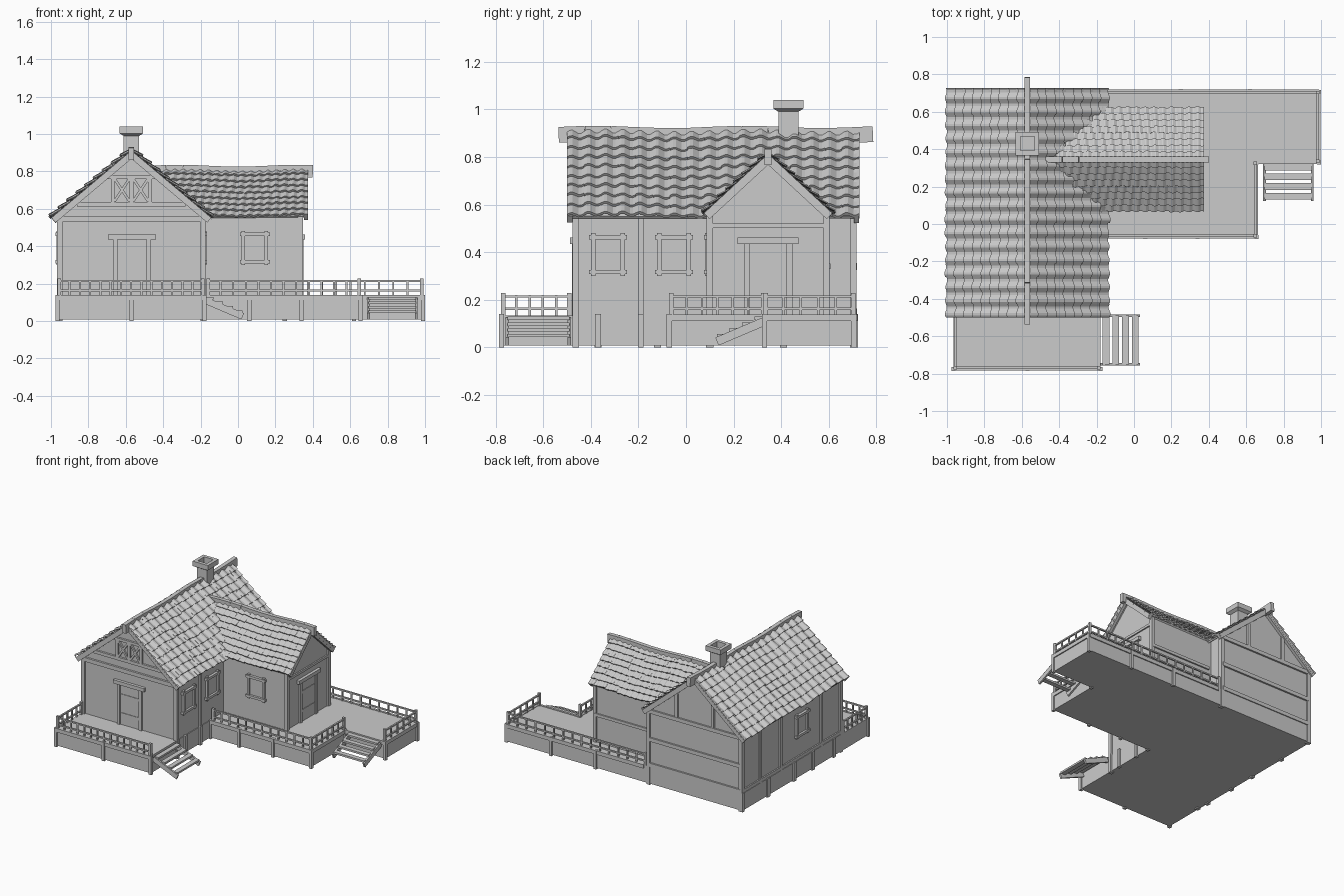
import bpy, bmesh, math, random
from mathutils import Vector, Matrix

if "Cube" in bpy.data.objects:
    bpy.data.objects.remove(bpy.data.objects["Cube"])
random.seed(4)


def finish(name, bm):
    bmesh.ops.recalc_face_normals(bm, faces=bm.faces)
    me = bpy.data.meshes.new(name)
    bm.to_mesh(me)
    bm.free()
    ob = bpy.data.objects.new(name, me)
    bpy.context.collection.objects.link(ob)
    return ob


def box(bm, x0, x1, y0, y1, z0, z1):
    m = Matrix.Translation(((x0 + x1) / 2, (y0 + y1) / 2, (z0 + z1) / 2))
    bmesh.ops.create_cube(bm, size=1, matrix=m @ Matrix.Diagonal((x1 - x0, y1 - y0, z1 - z0, 1)))


def beam(bm, a, b, w, h, up=(0, 0, 1)):
    """Straight timber from a to b; w across, h along the up direction."""
    a, b = Vector(a), Vector(b)
    d = (b - a).normalized()
    side = d.cross(Vector(up))
    side = Vector((1, 0, 0)) if side.length < 1e-4 else side.normalized()
    u = side.cross(d)
    m = Matrix((d, side, u)).transposed().to_4x4()
    m.translation = (a + b) / 2
    bmesh.ops.create_cube(bm, size=1, matrix=m @ Matrix.Diagonal(((b - a).length, w, h, 1)))


def prism(name, pts, vec):
    bm = bmesh.new()
    f = bm.faces.new([bm.verts.new(p) for p in pts])
    r = bmesh.ops.extrude_face_region(bm, geom=[f])
    bmesh.ops.translate(bm, vec=vec, verts=[v for v in r['geom'] if isinstance(v, bmesh.types.BMVert)])
    return finish(name, bm)


def wave(u):
    return 0.005 * math.sin(u * 10)


def tiled_roof(name, ridge, along, down, length, period, rows, cut=0):
    """Two-sided roof of wavy overlapping tiles; cut shortens the start towards the eaves."""
    ridge, along = Vector(ridge), Vector(along)
    bm = bmesh.new()
    for sgn in (1, -1):
        d = Vector((down[0] * sgn, down[1] * sgn, down[2]))
        n = along.cross(d).normalized()
        n = n if n.z > 0 else -n

        def P(u, s, h):
            return ridge + along * u + d * s + n * h + Vector((0, 0, wave(u)))
        for r in range(rows):
            start = cut * (r + 0.3) / rows
            count = max(1, round((length - start) / period))
            w = (length - start) / count
            for c in range(count):
                s0 = max(0, r / rows - 0.02)
                s1 = (r + 1) / rows + random.uniform(-0.008, 0.008)
                lift = random.uniform(0, 0.003)
                loops = []
                for k in range(7):
                    t = k / 6
                    u = start + (c + t) * w
                    h = period * 0.11 * math.sin(2 * math.pi * t)
                    loops.append([bm.verts.new(P(u, s, q + h)) for s, q in
                                  ((s0, 0.0), (s1, 0.012 + lift), (s1, 0.0))])
                for A, B in zip(loops, loops[1:]):
                    for i in range(2):
                        bm.faces.new((A[i], A[i + 1], B[i + 1], B[i]))
        # boarding under the tiles
        top = [P(0, 0, -.008), P(length, 0, -.008), P(length, .985, -.008), P(cut, .985, -.008)]
        a = [bm.verts.new(p) for p in top]
        b = [bm.verts.new(p - n * 0.012) for p in top]
        bm.faces.new(a)
        bm.faces.new(b)
        for i in range(4):
            bm.faces.new((a[i], a[i - 1], b[i - 1], b[i]))
        # bargeboards on the gable ends
        for u in ((0.012, length - 0.012) if not cut else (length - 0.012,)):
            beam(bm, P(u, 0, -.018), P(u, 1, -.018), 0.022, 0.034, n)
    return finish(name, bm)


def ridge_beam(name, a, along, n, length, h):
    bm = bmesh.new()
    a, along = Vector(a), Vector(along)
    for i in range(n):
        p, q = (a + along * (length * t / n) for t in (i, i + 1))
        p.z += wave(length * i / n)
        q.z += wave(length * (i + 1) / n)
        beam(bm, p, q, 0.03, h)
    finish(name, bm)


# base and decks
base = [(-.965, -.775), (-.18, -.775), (-.18, -.07), (.655, -.07), (.655, .33),
        (.99, .33), (.99, .712), (-.965, .712)]
prism("deck_base", [(x, y, 0.008) for x, y in base], (0, 0, .127))
bm = bmesh.new()
for (ax, ay), (bx, by) in ((base[0], base[1]), (base[2], base[3]), (base[3], base[4]),
                           (base[4], base[5]), (base[5], base[6]), (base[6], (-.15, .712))):
    beam(bm, (ax, ay, .125), (bx, by, .125), .016, .028)
finish("deck_rim", bm)
bm = bmesh.new()
for x, y in base[:6] + [(.99, .705), (.06, -.07), (.34, -.07), (.25, .712), (.62, .712), (-.96, .705),
                        (-.57, -.775), (-.18, -.46)]:
    box(bm, x - .011, x + .011, y - .011, y + .011, 0, .14)
for y in (-.37, -.12, .1, .41):
    box(bm, -.975, -.95, y - .015, y + .015, 0, .14)
for y in (-.37, -.19):
    box(bm, -.19, -.168, y - .012, y + .012, 0, .14)
finish("deck_posts", bm)

# house bodies
prism("main_walls", [(-.955, -.465, .13), (-.185, -.465, .13), (-.185, -.465, .565),
                     (-.57, -.465, .89), (-.955, -.465, .565)], (0, 1.17, 0))
prism("wing_walls", [(.335, .095, .13), (.335, .595, .13), (.335, .595, .56),
                     (.335, .345, .79), (.335, .095, .56)], (-.7, 0, 0))

# roofs, ridges, chimney
tiled_roof("main_roof", (-.57, -.5, .912), (0, 1, 0), (.428, 0, -.36), 1.228, .072, 9)
tiled_roof("wing_roof", (-.45, .345, .81), (1, 0, 0), (0, .27, -.25), .825, .046, 8, .29)
ridge_beam("main_ridge", (-.57, -.535, .893), (0, 1, 0), 12, 1.32, .066)
ridge_beam("wing_ridge", (-.47, .345, .797), (1, 0, 0), 10, .87, .066)
bm = bmesh.new()
rings = []
for r, z in ((.042, .8), (.042, .99), (.063, 1.003), (.063, 1.04), (.038, 1.04), (.038, .95)):
    rings.append([bm.verts.new((-.57 + r * sx, .43 + r * sy, z)) for sx, sy in
                  ((-1, -1), (1, -1), (1, 1), (-1, 1))])
for A, B in zip(rings, rings[1:]):
    for i in range(4):
        bm.faces.new((A[i - 1], A[i], B[i], B[i - 1]))
bm.faces.new(rings[0])
bm.faces.new(rings[-1])
finish("chimney", bm)

# timber framing
bm = bmesh.new()
for x in (-.953, -.187):
    for y in (-.463, .703):
        box(bm, x - .014, x + .014, y - .014, y + .014, 0, .565)
for y in (.1, .59):
    box(bm, .322, .348, y - .013, y + .013, .13, .56)
for y in (.49, .25, -.23):
    box(bm, -.966, -.95, y - .012, y + .012, .13, .56)
box(bm, -.19, -.175, -.202, -.178, .13, .55)
for z in (.54, .15):
    box(bm, -.965, -.95, -.46, .7, z - .012, z + .012)
for z, hw, h in ((.545, .39, .03), (.625, .29, .024)):          # front gable ties
    box(bm, -.57 - hw, -.57 + hw, -.48, -.46, z - h / 2, z + h / 2)
for x in (-.67, -.57, -.47):
    box(bm, x - .01, x + .01, -.48, -.46, .63, .77)
box(bm, -.7, -.44, -.48, -.46, .76, .78)
for x in (-.66, -.56):                                          # crossed braces
    beam(bm, (x, -.472, .64), (x + .08, -.472, .76), .012, .014)
    beam(bm, (x + .08, -.472, .64), (x, -.472, .76), .012, .014)
for z in (.15, .34, .55):                                       # back framing
    box(bm, -.95, -.19, .7, .718, z - .014, z + .014)
for x, t in ((-.72, .74), (-.42, .74)):
    box(bm, x - .012, x + .012, .7, .717, .55, t)
box(bm, -.16, .335, .59, .606, .33, .352)
box(bm, .33, .345, .1, .59, .502, .52)
finish("timber_frame", bm)


def placed(bm, at, ang):
    bmesh.ops.transform(bm, verts=bm.verts, matrix=Matrix.Translation(at) @ Matrix.Rotation(ang, 4, 'Z'))


# windows and doors, modelled facing -y and turned to their wall
def window(name, at, ang):
    bm = bmesh.new()
    for s in (-1, 1):
        box(bm, s * .062 - .009, s * .062 + .009, -.016, .005, -.09, .09)
        box(bm, -.08, .08, -.02, .005, s * .073 - .009, s * .073 + .009)
    box(bm, -.06, .06, -.004, .005, -.07, .07)
    placed(bm, at, ang)
    finish(name, bm)


def door(name, at, ang):
    bm = bmesh.new()
    for s in (-1, 1):
        box(bm, s * .09 - .012, s * .09 + .012, -.014, .005, 0, .305)
    box(bm, -.128, .128, -.022, .005, .3, .327)
    box(bm, -.08, .08, -.005, .005, 0, .3)
    for z in (.08, .22):
        box(bm, -.075, .075, -.009, .005, z - .01, z + .01)
    placed(bm, at, ang)
    finish(name, bm)


Q = math.pi / 2
window("wing_window", (.09, .095, .39), 0)
window("right_window_front", (-.185, -.328, .39), Q)
window("right_window_rear", (-.185, -.05, .39), Q)
window("left_window", (-.955, 0, .39), -Q)
door("front_door", (-.567, -.465, .135), 0)
door("wing_door", (.335, .345, .135), Q)


# railings
def railing(name, pts, step):
    bm = bmesh.new()
    for a, b in zip(pts, pts[1:]):
        a, b = Vector((*a, 0)), Vector((*b, 0))
        for z in (.163, .214):
            beam(bm, a + Vector((0, 0, z)), b + Vector((0, 0, z)), .012, .01)
        n = max(1, round((b - a).length / step))
        for i in range(n + 1):
            p = a.lerp(b, i / n)
            r = .009 if i in (0, n) else .005
            box(bm, p.x - r, p.x + r, p.y - r, p.y + r, .13, .228 if r > .006 else .22)
    finish(name, bm)


railing("porch_railing", [(-.955, -.49), (-.955, -.768), (-.188, -.768)], .056)
railing("deck_front_railing", [(-.16, -.062), (.648, -.062), (.648, .325)], .068)
railing("deck_back_railing", [(.982, .335), (.982, .703), (-.16, .703)], .075)


# stairs running down along -y from the origin
def stairs(name, width, at, ang):
    bm = bmesh.new()
    for s in (-1, 1):
        beam(bm, (s * width / 2, .0, .11), (s * width / 2, -.2, .025), .014, .036)
    for i in range(4):
        y, z = -.025 - i * .052, .122 - i * .024
        box(bm, -width / 2, width / 2, y - .018, y + .018, z - .007, z + .007)
    placed(bm, at, ang)
    finish(name, bm)


stairs("porch_stairs", .26, (-.175, -.62, 0), Q)
stairs("deck_stairs", .255, (.825, .33, 0), 0)
